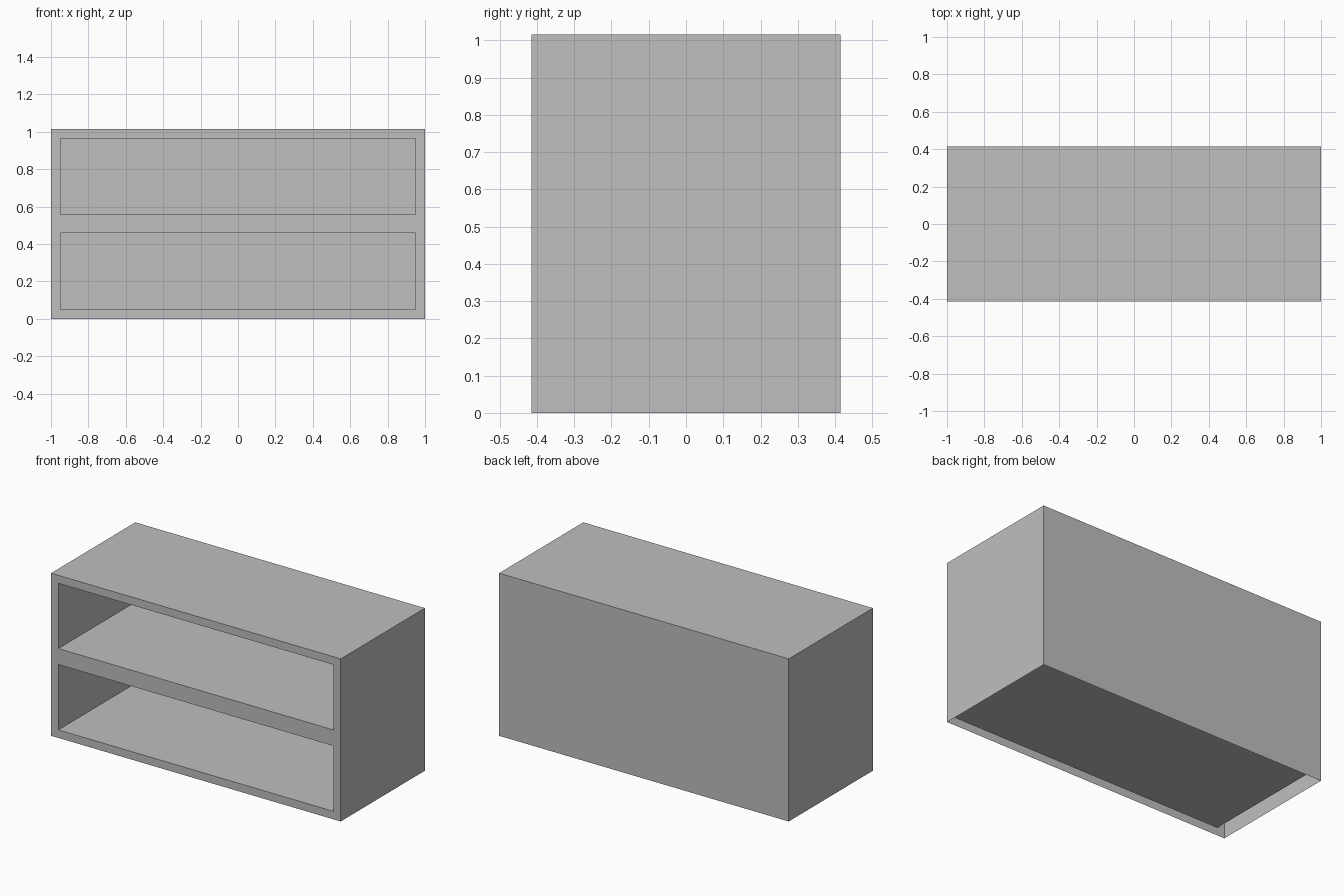
import bpy
import bmesh

cube = bpy.data.objects.get("Cube")
if cube:
    bpy.data.objects.remove(cube, do_unlink=True)

WIDTH, DEPTH, HEIGHT = 2.0, 0.83, 1.015
WALL = 0.05
FRONT, BACK = -DEPTH / 2, DEPTH / 2
OPENINGS = [(0.05, 0.458), (0.558, 0.965)]  # bottom and top of each bay

grey = bpy.data.materials.new("plain grey")
grey.use_nodes = True
colour = (0.52, 0.52, 0.52, 1)
grey.diffuse_color = colour
grey.node_tree.nodes["Principled BSDF"].inputs["Base Color"].default_value = colour


def finish(name, bm):
    mesh = bpy.data.meshes.new(name)
    bm.to_mesh(mesh)
    bm.free()
    mesh.materials.append(grey)
    obj = bpy.data.objects.new(name, mesh)
    bpy.context.collection.objects.link(obj)


def open_box(name, half_x, y0, y1, z0, z1, is_open, inward=False):
    """Thin-walled box without the faces whose normal passes is_open."""
    bm = bmesh.new()
    bmesh.ops.create_cube(bm, size=1)
    for v in bm.verts:
        v.co.x *= 2 * half_x
        v.co.y = y0 if v.co.y < 0 else y1
        v.co.z = z0 if v.co.z < 0 else z1
    bm.normal_update()
    gone = [f for f in bm.faces if is_open(f.normal)]
    bmesh.ops.delete(bm, geom=gone, context="FACES")
    if inward:
        bmesh.ops.reverse_faces(bm, faces=bm.faces[:])
    finish(name, bm)


# Outer shell, open at the underside and front
open_box("outer_shell", WIDTH / 2, FRONT, BACK, 0, HEIGHT,
         lambda n: n.z < -0.5 or n.y < -0.5)

# Front frame: a grid of faces with the two openings left out
bm = bmesh.new()
xs = [-WIDTH / 2, -WIDTH / 2 + WALL, WIDTH / 2 - WALL, WIDTH / 2]
zs = [0] + [z for bay in OPENINGS for z in bay] + [HEIGHT]
grid = [[bm.verts.new((x, FRONT, z)) for x in xs] for z in zs]
for row in range(len(zs) - 1):
    for col in range(len(xs) - 1):
        if col == 1 and row % 2 == 1:
            continue
        bm.faces.new((grid[row][col], grid[row][col + 1],
                      grid[row + 1][col + 1], grid[row + 1][col]))
finish("front_frame", bm)

# Shelf bays set into the frame
for name, (low, high) in zip(("lower_bay", "upper_bay"), OPENINGS):
    open_box(name, WIDTH / 2 - WALL, FRONT, BACK - WALL, low, high,
             lambda n: n.y < -0.5, inward=True)
